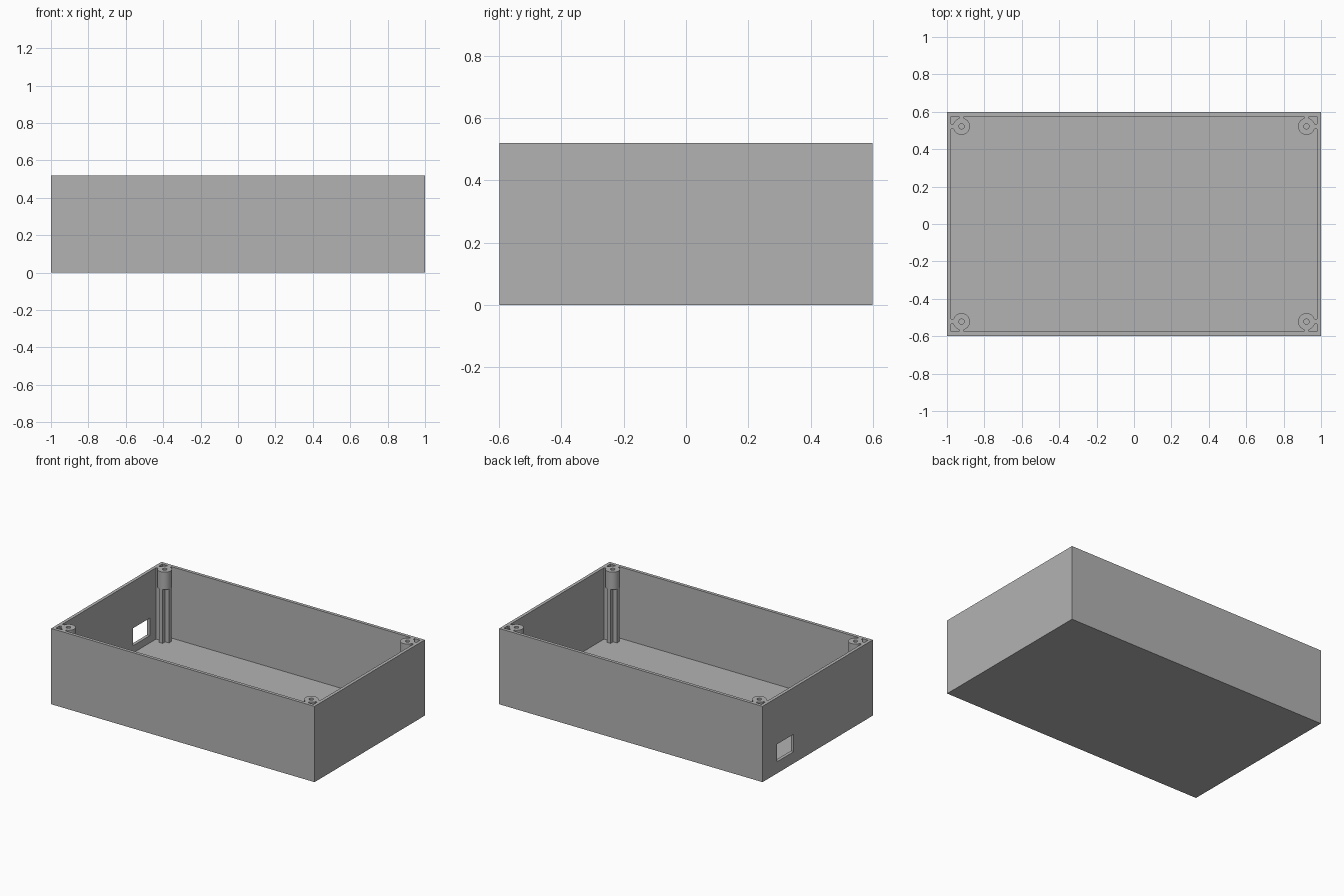
import bpy, bmesh, math
from mathutils import Matrix, Vector

cube = bpy.data.objects.get("Cube")
if cube:
    bpy.data.objects.remove(cube, do_unlink=True)

HX, HY, H = 1.0, 0.598, 0.52      # outer half sizes and height
WALL, FLOOR = 0.022, 0.03
PX, PY = 0.922, 0.522             # screw post centre
R, HOLE, COLLAR_Z = 0.045, 0.014, 0.40
RIB = 0.0135                      # half thickness of a rib

grey = bpy.data.materials.new("plain_grey")
grey.use_nodes = True
colour = (0.45, 0.45, 0.45, 1)
grey.diffuse_color = colour
grey.node_tree.nodes["Principled BSDF"].inputs["Base Color"].default_value = colour


def finish(name, bm):
    bmesh.ops.recalc_face_normals(bm, faces=bm.faces[:])
    mesh = bpy.data.meshes.new(name)
    bm.to_mesh(mesh)
    bm.free()
    mesh.materials.append(grey)
    obj = bpy.data.objects.new(name, mesh)
    bpy.context.collection.objects.link(obj)
    return obj


def box(bm, lo, hi):
    lo, hi = Vector(lo), Vector(hi)
    mat = Matrix.Translation((lo + hi) / 2) @ Matrix.Diagonal((*(hi - lo), 1))
    return bmesh.ops.create_cube(bm, size=1, matrix=mat)["verts"]


def mirror_to_corners(obj):
    mod = obj.modifiers.new("four_corners", 'MIRROR')
    mod.use_axis = (True, True, False)
    mod.use_mirror_merge = False


# Open tray: inset the top face and push it down to the floor
bm = bmesh.new()
box(bm, (-HX, -HY, 0), (HX, HY, H))
top = max(bm.faces, key=lambda f: f.calc_center_median().z)
bmesh.ops.inset_region(bm, faces=[top], thickness=WALL, use_even_offset=True)
inner = bmesh.ops.extrude_face_region(bm, geom=[top])
bmesh.ops.delete(bm, geom=[top], context='FACES_ONLY')
verts = [g for g in inner["geom"] if isinstance(g, bmesh.types.BMVert)]
bmesh.ops.translate(bm, verts=verts, vec=(0, 0, FLOOR - H))
case = finish("case_shell", bm)

# Cable opening through the right end wall
bm = bmesh.new()
box(bm, (-HX - 0.1, 0.26, 0.08), (-HX + 0.1, 0.44, 0.20))
cutter = finish("opening_cutter", bm)
cutter.hide_render = True
cutter.hide_viewport = True
cutter.display_type = 'WIRE'
cut = case.modifiers.new("cable_opening", 'BOOLEAN')
cut.operation = 'DIFFERENCE'
cut.solver = 'EXACT'
cut.object = cutter

# Cross-shaped lower posts that reach the walls
bm = bmesh.new()
arm = R - 0.003
box(bm, (PX - arm, PY - RIB, FLOOR), (HX - WALL, PY + RIB, COLLAR_Z))
box(bm, (PX - RIB, PY - arm, FLOOR), (PX + RIB, HY - WALL, COLLAR_Z))
mirror_to_corners(finish("post_ribs", bm))

# Short bridges joining the collars to the walls
bm = bmesh.new()
box(bm, (PX + R * 0.95, PY - RIB, COLLAR_Z), (HX - WALL, PY + RIB, H))
box(bm, (PX - RIB, PY + R * 0.95, COLLAR_Z), (PX + RIB, HY - WALL, H))
mirror_to_corners(finish("collar_bridges", bm))

# Round screw collars: a rectangular section swept into a ring
bm = bmesh.new()
SIDES = 32
section = [(HOLE, COLLAR_Z), (R, COLLAR_Z), (R, H), (HOLE, H)]
rings = []
for i in range(SIDES):
    a = math.tau * i / SIDES
    rings.append([bm.verts.new((PX + r * math.cos(a), PY + r * math.sin(a), z))
                  for r, z in section])
for i, ring in enumerate(rings):
    after = rings[(i + 1) % SIDES]
    for j in range(len(section)):
        k = (j + 1) % len(section)
        bm.faces.new((ring[j], after[j], after[k], ring[k]))
collar = finish("screw_collars", bm)
mirror_to_corners(collar)
bpy.ops.object.select_all(action='DESELECT')
collar.select_set(True)
bpy.context.view_layer.objects.active = collar
bpy.ops.object.shade_smooth_by_angle(angle=math.radians(30))
